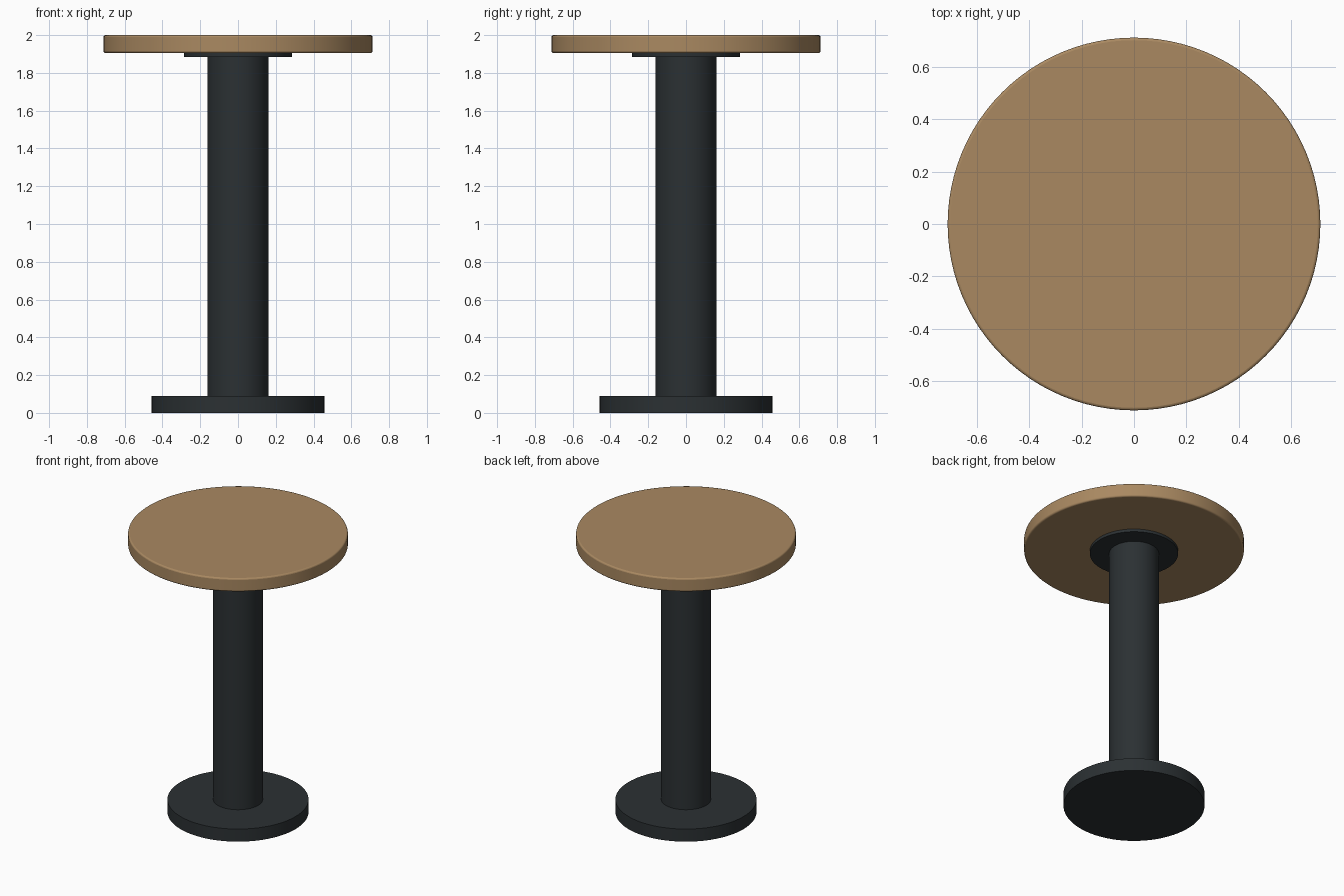
import bpy
from math import radians

if "Cube" in bpy.data.objects:
    bpy.data.objects.remove(bpy.data.objects["Cube"])


def material(name, color):
    m = bpy.data.materials.new(name)
    m.diffuse_color = color
    m.use_nodes = True
    m.node_tree.nodes["Principled BSDF"].inputs["Base Color"].default_value = m.diffuse_color
    return m


wood = material("wood", (0.40, 0.25, 0.12, 1))
metal = material("dark_metal", (0.024, 0.030, 0.033, 1))


def disc(name, radius, z0, z1, mat, bevel=0.0):
    bpy.ops.mesh.primitive_cylinder_add(
        vertices=96, radius=radius, depth=z1 - z0, location=(0, 0, (z0 + z1) / 2))
    ob = bpy.context.object
    ob.name = name
    ob.data.materials.append(mat)
    if bevel:
        mod = ob.modifiers.new("rounded_rim", 'BEVEL')
        mod.width = bevel
        mod.segments = 3
        mod.limit_method = 'ANGLE'
        mod.angle_limit = radians(40)
    bpy.ops.object.shade_smooth_by_angle(angle=radians(35))
    return ob


# Floor plate and column
disc("base_plate", 0.457, 0.0, 0.09, metal)
disc("column", 0.161, 0.09, 1.885, metal)

# Mounting flange under the top
disc("mounting_flange", 0.286, 1.885, 1.905, metal)

# Round wooden top with softened edges
disc("table_top", 0.712, 1.905, 2.0, wood, bevel=0.01)
